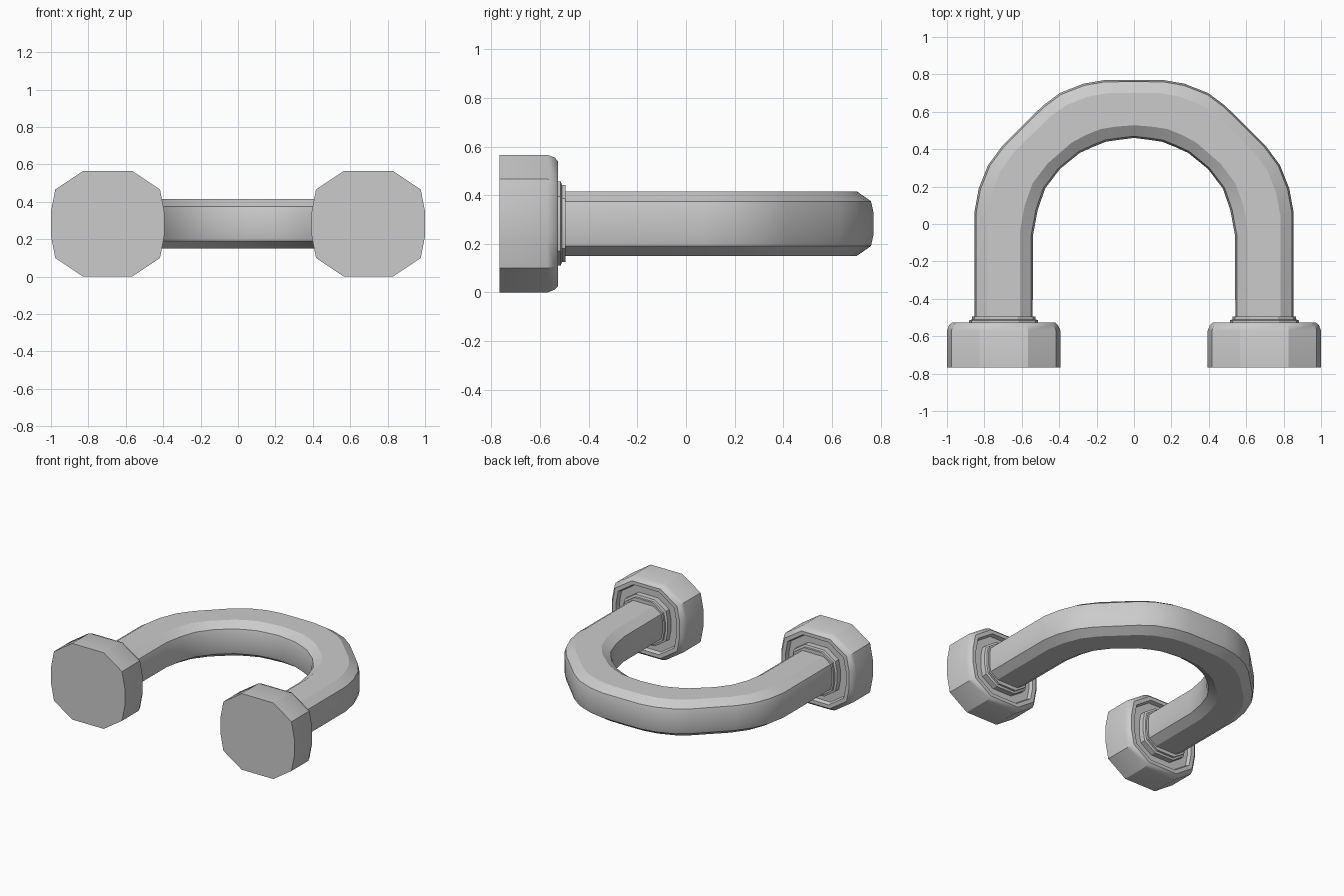
import bpy, bmesh, math
from mathutils import Vector

cube = bpy.data.objects.get("Cube")
if cube:
    bpy.data.objects.remove(cube, do_unlink=True)

MID_Z = 0.283
LEG_X = 0.697

# One flat grey for everything
grey = bpy.data.materials.new("plain grey")
grey.use_nodes = True
colour = (0.6, 0.6, 0.6, 1)
grey.diffuse_color = colour
grey.node_tree.nodes["Principled BSDF"].inputs["Base Color"].default_value = colour


def mirrored_section(quarter):
    """Close a quarter outline, listed from top to side, into a full loop."""
    right = quarter + [(x, -z) for x, z in reversed(quarter)]
    return right + [(-x, z) for x, z in reversed(right)]


def loft(name, rings):
    """Skin a list of equal rings and close both ends."""
    bm = bmesh.new()
    loops = [[bm.verts.new(p) for p in ring] for ring in rings]
    n = len(loops[0])
    for a, b in zip(loops, loops[1:]):
        for i in range(n):
            j = (i + 1) % n
            bm.faces.new((a[i], a[j], b[j], b[i]))
    bm.faces.new(loops[0])
    bm.faces.new(loops[-1])
    bmesh.ops.recalc_face_normals(bm, faces=bm.faces)
    mesh = bpy.data.meshes.new(name)
    bm.to_mesh(mesh)
    bm.free()
    mesh.materials.append(grey)
    obj = bpy.data.objects.new(name, mesh)
    bpy.context.collection.objects.link(obj)
    bpy.ops.object.select_all(action="DESELECT")
    obj.select_set(True)
    bpy.context.view_layer.objects.active = obj
    bpy.ops.object.shade_smooth_by_angle(angle=math.radians(30))
    return obj


# Bent bar: outer and inner edge of the arch, from the right foot to the apex
arch = [
    ((0.853, -0.58), (0.542, -0.58)),
    ((0.853, 0.065), (0.54, -0.06)),
    ((0.83, 0.19), (0.515, 0.075)),
    ((0.78, 0.315), (0.475, 0.19)),
    ((0.706, 0.415), (0.395, 0.295)),
    ((0.49, 0.63), (0.29, 0.38)),
    ((0.397, 0.70), (0.22, 0.412)),
    ((0.27, 0.75), (0.15, 0.44)),
    ((0.155, 0.77), (0.08, 0.45)),
    ((0, 0.77), (0, 0.46)),
]
flip = lambda p: (-p[0], p[1])
arch += [(flip(o), flip(i)) for o, i in reversed(arch[:-1])]

# Bar section: x is a share of the half width, z is a height
bar_section = mirrored_section([(0.56, 0.133), (0.94, 0.092), (1, 0.05)])
bar_rings = []
for outer, inner in arch:
    o, i = Vector(outer), Vector(inner)
    centre, half = (o + i) / 2, (o - i) / 2
    bar_rings.append([(*(centre + half * s), MID_Z + z) for s, z in bar_section])
loft("bent_bar", bar_rings)

# End caps: scale and depth of each ring, with rounded rim, recess and collar
cap_section = mirrored_section([(0.13, 0.283), (0.28, 0.183), (0.303, 0.065)])
cap_profile = [
    (1, -0.767), (1, -0.57), (0.96, -0.54), (0.91, -0.527),
    (0.82, -0.527), (0.79, -0.555), (0.61, -0.555),
    (0.61, -0.515), (0.56, -0.51), (0.56, -0.495), (0.5, -0.495),
]
for side, name in ((1, "left_end_cap"), (-1, "right_end_cap")):
    loft(name, [[(side * LEG_X + x * s, y, MID_Z + z * s) for x, z in cap_section]
                for s, y in cap_profile])
